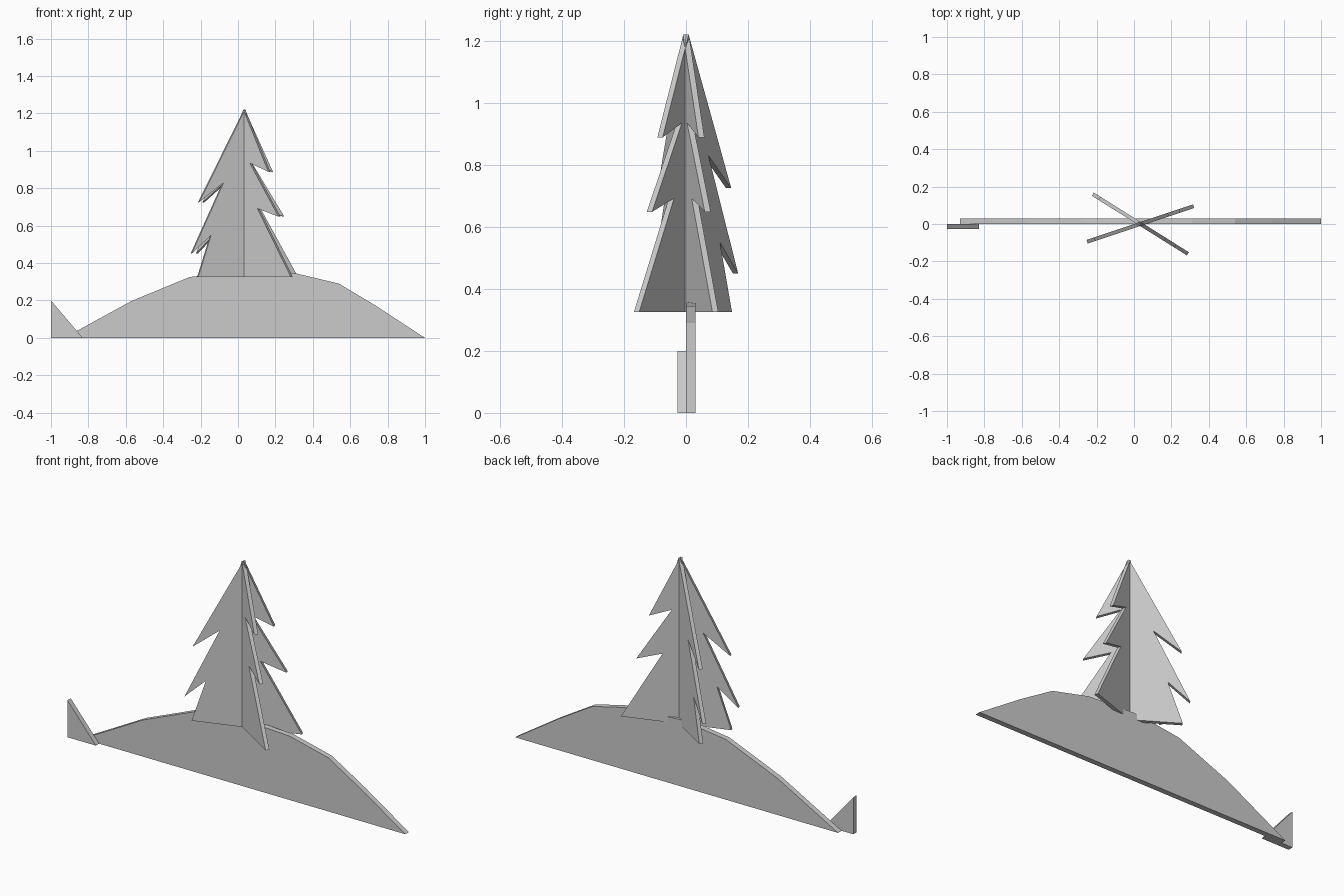
import bpy, bmesh
from math import atan2
from mathutils import Matrix

if "Cube" in bpy.data.objects:
    bpy.data.objects.remove(bpy.data.objects["Cube"])


def slab(name, profile, y0, y1, loc=(0, 0, 0), angle=0.0):
    """Extrude an x-z outline from y0 to y1, then turn it about z."""
    bm = bmesh.new()
    face = bm.faces.new([bm.verts.new((x, y0, z)) for x, z in profile])
    ext = bmesh.ops.extrude_face_region(bm, geom=[face])
    verts = [v for v in ext["geom"] if isinstance(v, bmesh.types.BMVert)]
    bmesh.ops.translate(bm, verts=verts, vec=(0, y1 - y0, 0))
    bmesh.ops.recalc_face_normals(bm, faces=bm.faces)
    bm.transform(Matrix.Translation(loc) @ Matrix.Rotation(angle, 4, 'Z'))
    mesh = bpy.data.meshes.new(name)
    bm.to_mesh(mesh)
    bm.free()
    obj = bpy.data.objects.new(name, mesh)
    bpy.context.collection.objects.link(obj)
    return obj


# Rounded hill card
slab("hill", [(-0.93, 0), (1, 0), (0.74, 0.17), (0.54, 0.29), (0.31, 0.345),
              (0.0, 0.36), (-0.26, 0.325), (-0.57, 0.197)], 0, 0.03)

# Small wedge in front of the hill's left end
slab("side_wedge", [(-1, 0), (-0.83, 0), (-1, 0.2)], -0.028, 0)

# Two crossed tree cards sharing one uneven outline
tree = [(0, 1.22),
        (-0.258, 0.725), (-0.12, 0.83), (-0.30, 0.45), (-0.19, 0.55), (-0.263, 0.325),
        (0.30, 0.325), (0.088, 0.692), (0.222, 0.648), (0.04, 0.935), (0.158, 0.888)]
for name, dx, dy in (("tree_card_a", 0.255, -0.16), ("tree_card_b", 0.285, 0.095)):
    slab(name, tree, -0.01, 0.01, (0.034, 0, 0), atan2(dy, dx))
